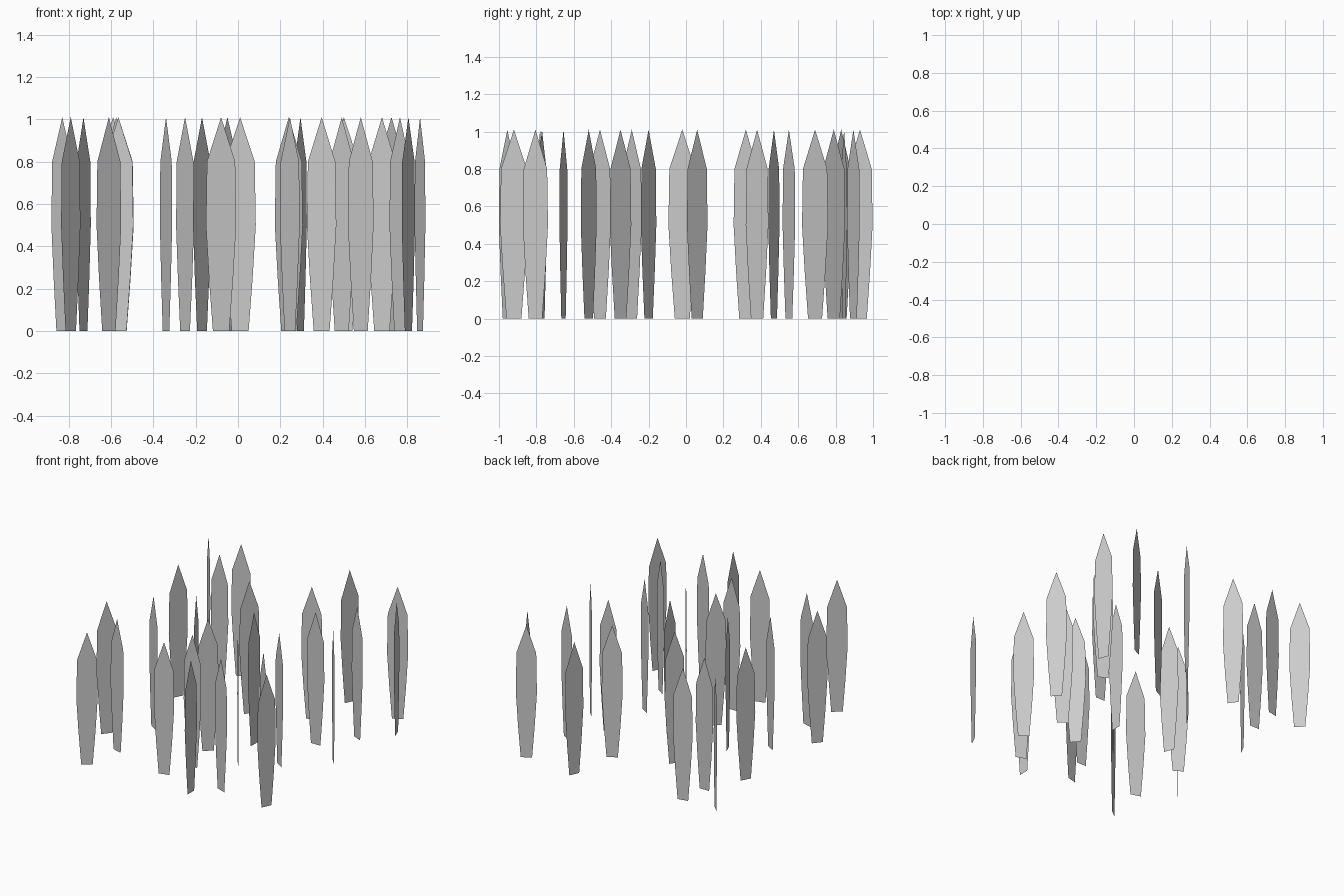
import bpy
from math import radians, cos, sin

if "Cube" in bpy.data.objects:
    bpy.data.objects.remove(bpy.data.objects["Cube"])

# Blade outline: (half width, height), a flat leaf with a pointed tip
PROFILE = [(0.040, 0.0), (0.059, 0.25), (0.074, 0.5), (0.069, 0.8)]
TIP = 1.01

# Scattered blades: x, y, turn about z in degrees
BLADES = [
    (-0.61, -0.955, 38), (-0.79, -0.46, 52), (-0.565, -0.655, -17),
    (-0.575, -0.20, -32), (-0.73, 0.32, 62), (-0.08, -0.78, 15),
    (0.01, -0.565, 0), (-0.34, -0.02, -67), (0.245, -0.92, 90),
    (-0.05, -0.29, 45), (-0.83, 0.83, -46), (-0.59, 0.62, 0),
    (-0.565, 0.845, 12), (-0.17, 0.38, 55), (0.15, -0.02, 90),
    (0.58, -0.52, -35), (0.805, -0.805, 65), (-0.25, 0.79, -55),
    (0.49, -0.20, -34), (0.395, -0.77, -20), (0.245, -0.35, -51),
    (0.24, 0.55, 27), (0.50, 0.225, 0), (0.765, 0.06, -48),
    (0.295, 0.93, 66), (0.68, 0.47, -24), (0.725, 0.895, 27),
    (0.86, 0.69, -70),
]


def add_blade(verts, faces, x, y, turn):
    """Append one single-sided flat blade standing on the ground."""
    c, s = cos(radians(turn)), sin(radians(turn))
    outline = [(w, z) for w, z in PROFILE] + [(0, TIP)]
    outline += [(-w, z) for w, z in reversed(PROFILE)]
    start = len(verts)
    verts += [(x + w * c, y + w * s, z) for w, z in outline]
    faces.append(list(range(start, len(verts))))


# Grass patch
verts, faces = [], []
for blade in BLADES:
    add_blade(verts, faces, *blade)
mesh = bpy.data.meshes.new("grass_blades")
mesh.from_pydata(verts, [], faces)
mesh.update()
bpy.context.collection.objects.link(bpy.data.objects.new("grass_blades", mesh))
